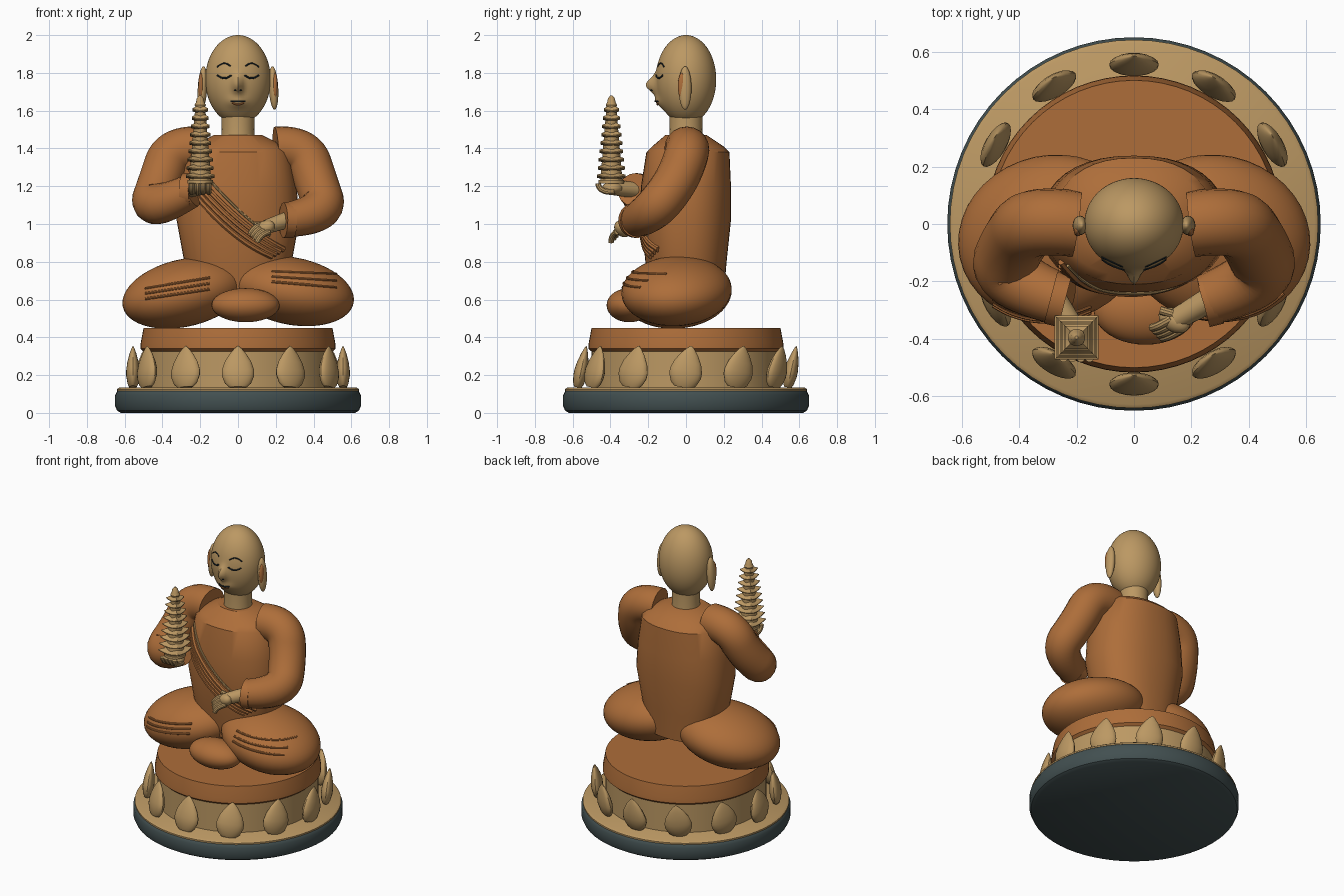
import bpy, bmesh, math
from mathutils import Matrix, Vector, Euler
from mathutils.bvhtree import BVHTree

if "Cube" in bpy.data.objects:
    bpy.data.objects.remove(bpy.data.objects["Cube"])


def material(name, rgb):
    m = bpy.data.materials.new(name)
    m.diffuse_color = (*rgb, 1)
    m.use_nodes = True
    m.node_tree.nodes["Principled BSDF"].inputs["Base Color"].default_value = m.diffuse_color
    return m


ORANGE = material("burnt orange robe", (0.42, 0.155, 0.042))
GOLD = material("pale gold", (0.50, 0.315, 0.125))
DARK = material("dark slate", (0.055, 0.08, 0.082))
INK = material("ink", (0.012, 0.02, 0.025))


def finish(name, bm, mat):
    bmesh.ops.recalc_face_normals(bm, faces=bm.faces)
    me = bpy.data.meshes.new(name)
    bm.to_mesh(me)
    me.materials.append(mat)
    ob = bpy.data.objects.new(name, me)
    bpy.context.collection.objects.link(ob)
    tree = BVHTree.FromBMesh(bm)
    bm.free()
    return tree


def loft(name, rings, mat, seg=48, power=1.0, xf=None):
    """rings: (z, rx, ry, yc) cross-sections joined and capped"""
    bm = bmesh.new()
    loops = []
    for z, rx, ry, yc in rings:
        loop = []
        for i in range(seg):
            a = 2 * math.pi * i / seg
            c, s = math.cos(a), math.sin(a)
            loop.append(bm.verts.new((rx * math.copysign(abs(c) ** power, c),
                                      yc + ry * math.copysign(abs(s) ** power, s), z)))
        loops.append(loop)
    for lo, hi in zip(loops, loops[1:]):
        for i in range(seg):
            j = (i + 1) % seg
            bm.faces.new((lo[i], lo[j], hi[j], hi[i]))
    bm.faces.new(loops[0][::-1])
    bm.faces.new(loops[-1])
    if xf:
        bm.transform(xf)
    return finish(name, bm, mat)


def lathe(name, profile, mat, seg=64):
    return loft(name, [(z, r, r, 0) for r, z in profile], mat, seg)


def ellipsoid(name, loc, radii, mat, rot=(0, 0, 0), seg=40, deform=None):
    bm = bmesh.new()
    bmesh.ops.create_uvsphere(bm, u_segments=seg, v_segments=seg * 2 // 3, radius=1)
    turn = Euler([math.radians(a) for a in rot]).to_matrix().to_4x4()
    bm.transform(Matrix.Translation(loc) @ turn @ Matrix.Diagonal((*radii, 1)))
    if deform:
        for v in bm.verts:
            deform(v)
    return finish(name, bm, mat)


def tube(name, pts, radii, mat, res=6):
    """smooth round tube through control points, radius given per point"""
    cu = bpy.data.curves.new(name, 'CURVE')
    cu.dimensions = '3D'
    cu.bevel_depth, cu.bevel_resolution, cu.use_fill_caps = 1, res, True
    sp = cu.splines.new('NURBS')
    sp.points.add(len(pts) - 1)
    if isinstance(radii, (int, float)):
        radii = [radii] * len(pts)
    for p, co, r in zip(sp.points, pts, radii):
        p.co, p.radius = (*co, 1), r
    sp.order_u, sp.use_endpoint_u, sp.resolution_u = min(3, len(pts)), True, 8
    cu.materials.append(mat)
    bpy.context.collection.objects.link(bpy.data.objects.new(name, cu))


def drape(name, tree, xz, r, mat, lift=0.0):
    """thin tube laid on the front of a surface"""
    pts = []
    for x, z in xz:
        hit = tree.ray_cast(Vector((x, -2, z)), Vector((0, 1, 0)))[0]
        if hit:
            pts.append((x, hit.y - lift, z))
    if len(pts) > 1:
        tube(name, pts, r, mat, 2)


def line(a, b, sag=0.0, n=12):
    return [(a[0] + (b[0] - a[0]) * i / n,
             a[1] + (b[1] - a[1]) * i / n - sag * 4 * (i / n) * (1 - i / n)) for i in range(n + 1)]


# Pedestal
lathe("plinth", [(0.62, 0), (0.64, 0.012), (0.65, 0.035), (0.65, 0.095), (0.64, 0.115), (0.62, 0.13)], DARK)
lathe("plinth_trim", [(0.628, 0.11), (0.641, 0.115), (0.641, 0.125), (0.628, 0.134)], GOLD)
lathe("drum", [(0.50, 0.125), (0.50, 0.34)], GOLD)
lathe("cushion", [(0.50, 0.325), (0.517, 0.34), (0.515, 0.37), (0.50, 0.45)], ORANGE)

# Lotus petals, all leaning slightly to the back
petal = [(0.045, 0), (0.068, 0.02), (0.085, 0.06), (0.086, 0.09), (0.072, 0.135),
         (0.045, 0.18), (0.02, 0.21), (0.002, 0.225)]
for i in range(12):
    a = math.radians(30 * i)
    xf = (Matrix.Translation((0.556 * math.cos(a), 0.556 * math.sin(a) - 0.018, 0.135))
          @ Matrix.Rotation(math.radians(-12), 4, 'X') @ Matrix.Rotation(a + math.pi / 2, 4, 'Z'))
    loft("petal", [(z, r, r * 0.42, 0) for r, z in petal], GOLD, 20, xf=xf)

# Crossed legs and foot
leg_l = ellipsoid("left_leg", (-0.285, -0.05, 0.635), (0.335, 0.29, 0.178), ORANGE, (0, -13, 12))
leg_r = ellipsoid("right_leg", (0.285, -0.05, 0.645), (0.335, 0.29, 0.178), ORANGE, (0, 11, -12))
ellipsoid("foot", (0.04, -0.30, 0.57), (0.18, 0.12, 0.09), ORANGE)
for k in range(3):
    drape("left_leg_fold", leg_l, line((-0.49, 0.66 - 0.028 * k), (-0.15, 0.715 - 0.03 * k)), 0.007, ORANGE)
    drape("right_leg_fold", leg_r, line((0.18, 0.75 - 0.028 * k), (0.52, 0.735 - 0.035 * k)), 0.007, ORANGE)

# Torso
torso = loft("torso", [(0.62, 0.24, 0.19, 0.01), (0.80, 0.285, 0.215, 0.0), (1.02, 0.325, 0.238, 0.0),
                       (1.20, 0.31, 0.238, 0.0), (1.38, 0.275, 0.22, 0.01), (1.41, 0.25, 0.19, 0.01),
                       (1.47, 0.13, 0.11, 0.0)], ORANGE, 40, 0.88)

# Diagonal robe folds with a pale hem
drape("sash_hem", torso, line((-0.23, 1.33), (0.17, 0.94), 0.03), 0.007, GOLD, 0.004)
for k in range(4):
    drape("sash_fold", torso, line((-0.25, 1.29 - 0.035 * k), (0.24 - 0.02 * k, 0.865 - 0.012 * k), 0.045),
          0.017, ORANGE)

# Sleeved arms
for name, s, elbow, cuff in (("left_sleeve", -1, 1.06, 1.175), ("right_sleeve", 1, 1.05, 1.02)):
    tube(name, [(s * 0.20, 0, 1.40), (s * 0.35, 0.02, 1.41), (s * 0.415, -0.05, 1.22),
                (s * 0.475, -0.19, elbow), (s * 0.25, -0.265, cuff)],
         [0.115, 0.117, 0.115, 0.112, 0.09], ORANGE, 8)
    tube(name + "_cuff", [(s * 0.29, -0.255, cuff), (s * 0.24, -0.268, cuff)], 0.094, ORANGE, 8)

# Hands
tube("left_wrist", [(-0.28, -0.26, 1.18), (-0.20, -0.38, 1.19)], [0.045, 0.038], GOLD)
ellipsoid("left_palm", (-0.20, -0.39, 1.19), (0.058, 0.055, 0.034), GOLD, seg=20)
tube("right_wrist", [(0.27, -0.26, 1.025), (0.15, -0.33, 0.985)], [0.045, 0.038], GOLD)
ellipsoid("right_palm", (0.14, -0.335, 0.975), (0.062, 0.04, 0.04), GOLD, (0, -25, -30), seg=20)
for k in range(4):
    x = -0.245 + 0.03 * k
    tube("left_finger", [(x, -0.38, 1.17), (x, -0.46, 1.165), (x, -0.465, 1.215)], 0.016, GOLD, 3)
    o = Vector((0.012 * k, -0.012 * k, -0.014 * k))
    tube("right_finger", [Vector((0.13, -0.33, 1.0)) + o, Vector((0.08, -0.36, 0.985)) + o,
                          Vector((0.065, -0.36, 0.945)) + o], 0.015, GOLD, 3)
tube("right_thumb", [(0.16, -0.32, 1.0), (0.09, -0.30, 1.0)], 0.015, GOLD, 3)


# Tiered tower: round core with upturned square eaves
def eave(cx, cy, z, h):
    bm = bmesh.new()
    rows = []
    for half, dz, lift in ((h * 0.55, -0.012, 0), (h, -0.006, 0.012), (h, -0.001, 0.012), (h * 0.55, 0.02, 0)):
        row = []
        for side in range(4):
            for t in (-1, -0.5, 0, 0.5):
                p = Matrix.Rotation(side * math.pi / 2, 3, 'Z') @ Vector((t * half, -half, 0))
                row.append(bm.verts.new((cx + p.x, cy + p.y, z + dz + lift * t * t)))
        rows.append(row)
    for lo, hi in zip(rows, rows[1:]):
        for i in range(16):
            bm.faces.new((lo[i], lo[(i + 1) % 16], hi[(i + 1) % 16], hi[i]))
    bm.faces.new(rows[0])
    bm.faces.new(rows[-1])
    finish("tower_eave", bm, GOLD)


move = Matrix.Translation((-0.20, -0.395, 0))
loft("tower_core", [(1.215, 0.06, 0.06, 0), (1.62, 0.026, 0.026, 0), (1.63, 0.03, 0.03, 0), (1.645, 0.022, 0.022, 0),
                    (1.665, 0.018, 0.018, 0), (1.68, 0.006, 0.006, 0)], GOLD, 24, xf=move)
loft("tower_base", [(1.215, 0.068, 0.068, 0), (1.232, 0.068, 0.068, 0)], GOLD, 24, xf=move)
for i in range(9):
    eave(-0.20, -0.395, 1.25 + 0.044 * i, 0.076 - 0.0045 * i)

# Neck and head
lathe("neck", [(0.092, 1.43), (0.086, 1.50), (0.088, 1.58)], GOLD, 40)


def face_shape(v):
    if v.co.y < 0:
        x, z = v.co.x, v.co.z
        v.co.y -= 0.055 * math.exp(-(x / 0.024) ** 2 - ((z - 1.735) / 0.045) ** 2)
        v.co.y -= 0.022 * math.exp(-(x / 0.05) ** 2 - ((z - 1.645) / 0.03) ** 2)


head = ellipsoid("head", (0, 0, 1.765), (0.173, 0.16, 0.235), GOLD, seg=80, deform=face_shape)

# Ears and painted face
for s in (-1, 1):
    ellipsoid("ear", (s * 0.188, -0.005, 1.72), (0.025, 0.034, 0.115), GOLD, (0, -s * 3, 0), 24)
    ellipsoid("inner_ear", (s * 0.196, -0.022, 1.73), (0.014, 0.021, 0.07), ORANGE, seg=20)
    drape("eyebrow", head, line((s * 0.04, 1.835), (s * 0.11, 1.83), -0.018), 0.004, INK)
    drape("closed_eye", head, line((s * 0.035, 1.788), (s * 0.11, 1.788), 0.016), 0.005, INK)
    drape("nostril", head, line((s * 0.010, 1.708), (s * 0.017, 1.708), 0, 2), 0.004, INK)
drape("upper_lip", head, line((-0.038, 1.65), (0.038, 1.65)), 0.005, INK)
drape("lower_lip", head, line((-0.03, 1.643), (0.03, 1.643), 0.01), 0.006, ORANGE)

# Convert tubes to meshes and smooth everything by angle
bpy.ops.object.select_all(action='SELECT')
bpy.context.view_layer.objects.active = bpy.data.objects["left_sleeve"]
bpy.ops.object.convert(target='MESH')
bpy.ops.object.select_all(action='SELECT')
bpy.ops.object.shade_smooth_by_angle(angle=math.radians(35))
